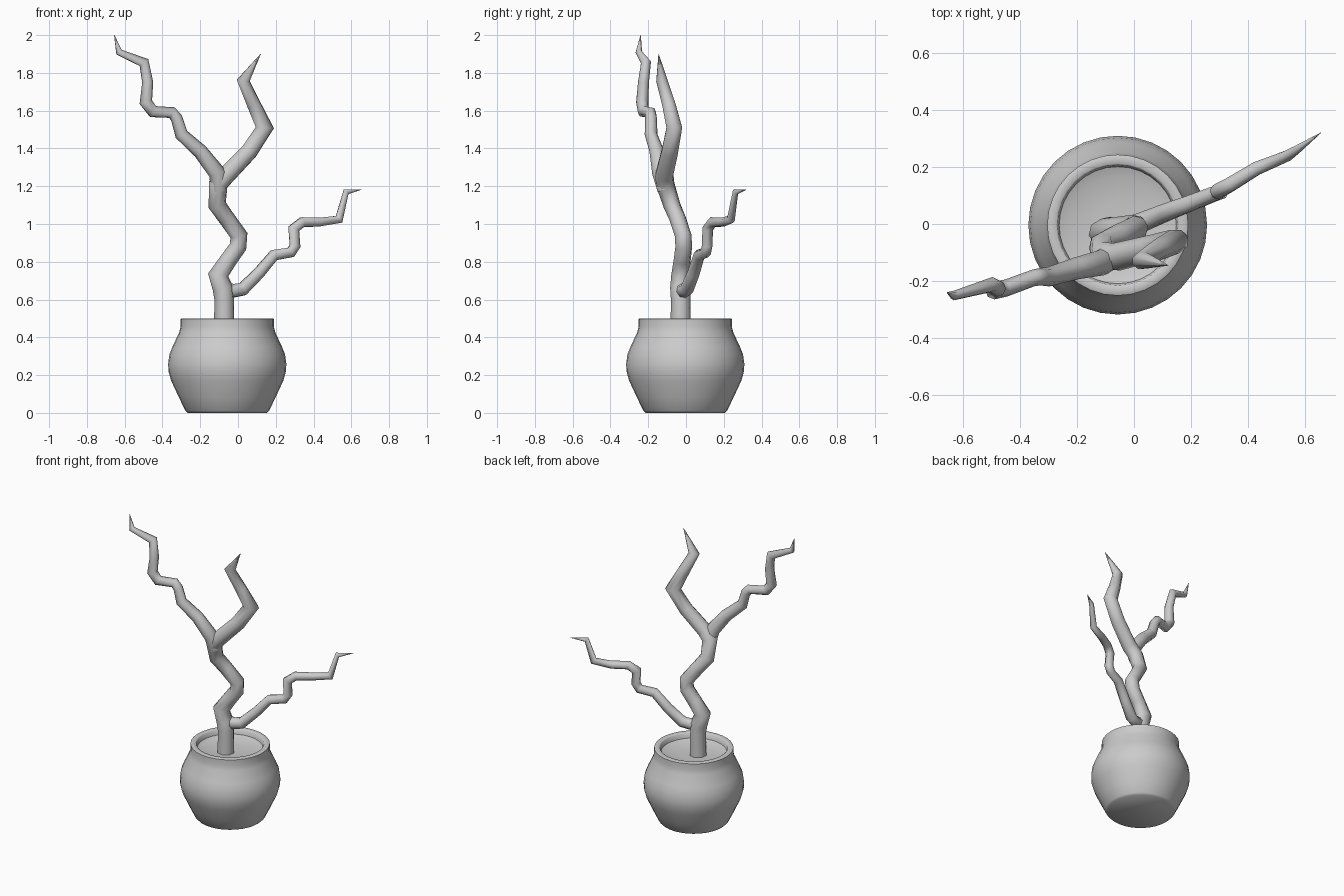
import bpy, bmesh
from math import cos, sin, pi, radians
from mathutils import Vector


def finish(name, bm, angle):
    bmesh.ops.recalc_face_normals(bm, faces=bm.faces)
    me = bpy.data.meshes.new(name)
    bm.to_mesh(me)
    bm.free()
    ob = bpy.data.objects.new(name, me)
    bpy.context.collection.objects.link(ob)
    bpy.ops.object.select_all(action='DESELECT')
    ob.select_set(True)
    bpy.context.view_layer.objects.active = ob
    bpy.ops.object.shade_smooth_by_angle(angle=radians(angle))
    return ob


def skin(bm, rings):
    n = len(rings[0])
    for a, b in zip(rings, rings[1:]):
        for i in range(n):
            j = (i + 1) % n
            bm.faces.new((a[i], a[j], b[j], b[i]))
    bm.faces.new(rings[0])
    bm.faces.new(rings[-1])


def lathe(name, profile, cx, cy, n=32):
    bm = bmesh.new()
    rings = [[bm.verts.new((cx + r * cos(2 * pi * i / n), cy + r * sin(2 * pi * i / n), z))
              for i in range(n)] for r, z in profile]
    skin(bm, rings)
    return finish(name, bm, 50)


def limb(name, path, n=8):
    """Tapered tube through (x, y, z, radius) points with mitred bends."""
    bm = bmesh.new()
    pts = [Vector(p[:3]) for p in path]
    u, rings = Vector((1, 0.2, 0.1)), []
    for k, p in enumerate(pts):
        d0 = (p - pts[max(k - 1, 0)]).normalized()
        d1 = (pts[min(k + 1, len(pts) - 1)] - p).normalized()
        t = (d0 + d1).normalized()
        u = (u - t * u.dot(t)).normalized()
        v = t.cross(u)
        bend, miter = (d1 - d0), 1.0
        if 0 < k < len(pts) - 1 and bend.length > 1e-4:
            bend.normalize()
            miter = min(1.25, 1 / max(0.3, t.dot(d1)))
        ring = []
        for i in range(n):
            o = (u * cos(2 * pi * i / n) + v * sin(2 * pi * i / n)) * path[k][3]
            if miter > 1:
                o += bend * o.dot(bend) * (miter - 1)
            ring.append(bm.verts.new(p + o))
        rings.append(ring)
    skin(bm, rings)
    return finish(name, bm, 75)


# Round pot with rolled rim and shallow soil bowl inside
lathe("pot", [(0.21, 0), (0.222, 0.012), (0.255, 0.08), (0.297, 0.17), (0.311, 0.22),
              (0.313, 0.26), (0.306, 0.31), (0.29, 0.35), (0.255, 0.425), (0.247, 0.455),
              (0.247, 0.497), (0.242, 0.5), (0.216, 0.5), (0.211, 0.496), (0.205, 0.465),
              (0.17, 0.452), (0.08, 0.445), (0.005, 0.443)], -0.057, -0.004)

# Crooked trunk running on into the right-hand upper branch
limb("trunk", [(-0.073, -0.028, 0.43, 0.055), (-0.073, -0.028, 0.6, 0.053),
               (-0.08, -0.03, 0.66, 0.055), (-0.105, -0.03, 0.73, 0.049),
               (-0.05, -0.02, 0.81, 0.046), (0.0, -0.012, 0.88, 0.045),
               (0.005, -0.015, 0.94, 0.044), (-0.06, -0.045, 1.03, 0.044),
               (-0.11, -0.075, 1.1, 0.046), (-0.105, -0.11, 1.21, 0.05),
               (-0.06, -0.115, 1.26, 0.05), (0.06, -0.085, 1.385, 0.047),
               (0.142, -0.062, 1.51, 0.044), (0.085, -0.09, 1.63, 0.038),
               (0.028, -0.128, 1.76, 0.032), (0.12, -0.145, 1.9, 0.001)])

# Upper left branch
limb("upper_branch", [(-0.10, -0.11, 1.18, 0.042), (-0.11, -0.135, 1.27, 0.045),
                      (-0.20, -0.155, 1.385, 0.039), (-0.30, -0.185, 1.475, 0.034),
                      (-0.325, -0.185, 1.56, 0.031), (-0.35, -0.188, 1.59, 0.029),
                      (-0.45, -0.225, 1.595, 0.03), (-0.488, -0.232, 1.645, 0.032),
                      (-0.478, -0.225, 1.75, 0.029), (-0.498, -0.212, 1.855, 0.026),
                      (-0.63, -0.25, 1.91, 0.017), (-0.655, -0.24, 2.0, 0.001)])

# Lower right branch
limb("lower_branch", [(-0.09, -0.03, 0.67, 0.035), (-0.03, -0.012, 0.645, 0.037),
                      (0.025, 0.005, 0.655, 0.036), (0.11, 0.04, 0.74, 0.033),
                      (0.19, 0.07, 0.835, 0.03), (0.28, 0.105, 0.85, 0.028),
                      (0.302, 0.112, 0.885, 0.028), (0.295, 0.115, 0.975, 0.028),
                      (0.34, 0.14, 1.01, 0.027), (0.43, 0.195, 1.01, 0.025),
                      (0.535, 0.238, 1.025, 0.021), (0.572, 0.262, 1.17, 0.015),
                      (0.655, 0.32, 1.183, 0.001)])
